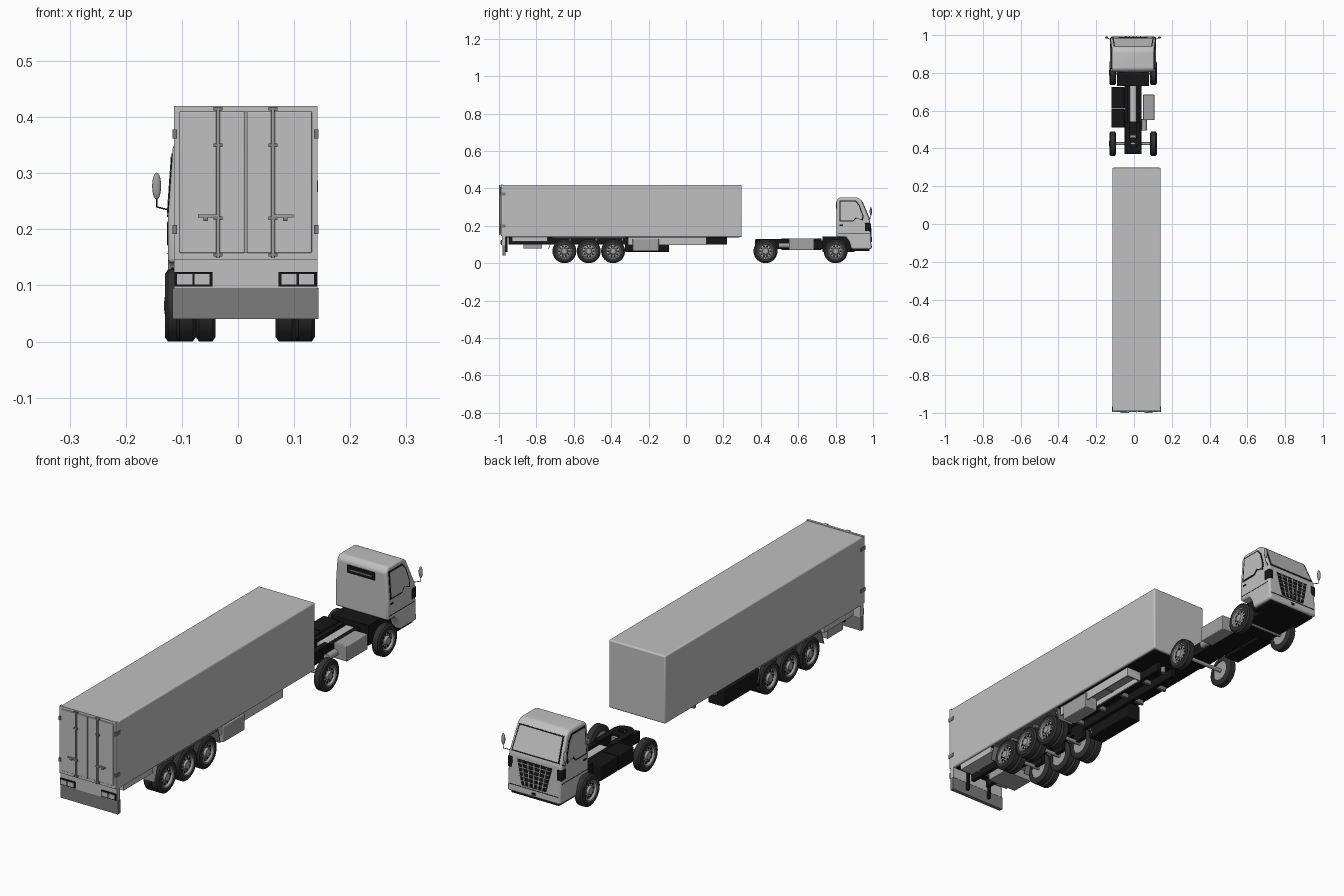
import bpy, bmesh, math
from mathutils import Vector, Matrix

old = bpy.data.objects.get("Cube")
if old:
    bpy.data.objects.remove(old)

T, C = -0.005, 0.0135      # centre lines of tractor and trailer
R = 0.064                  # wheel radius


def material(name, v):
    m = bpy.data.materials.new(name)
    m.use_nodes = True
    m.diffuse_color = (v, v, v, 1)
    m.node_tree.nodes["Principled BSDF"].inputs["Base Color"].default_value = (v, v, v, 1)
    return m


LIGHT = material("light grey paint", 0.53)
MID = material("mid grey metal", 0.36)
DARK = material("dark grey steel", 0.2)
TYRE = material("tyre rubber", 0.03)
BLACK = material("black", 0.008)


def finish(name, bm, mat, bevel=0, smooth=False):
    bmesh.ops.recalc_face_normals(bm, faces=bm.faces)
    me = bpy.data.meshes.new(name)
    bm.to_mesh(me)
    bm.free()
    me.materials.append(mat)
    ob = bpy.data.objects.new(name, me)
    bpy.context.collection.objects.link(ob)
    if bevel:
        mod = ob.modifiers.new("Bevel", "BEVEL")
        mod.width, mod.segments, mod.limit_method = bevel, 3, "ANGLE"
    if smooth or bevel:
        bpy.ops.object.select_all(action="DESELECT")
        ob.select_set(True)
        bpy.context.view_layer.objects.active = ob
        bpy.ops.object.shade_smooth_by_angle(angle=math.radians(35))
    return ob


def box(name, x, y, z, mat, bevel=0):
    bm = bmesh.new()
    bmesh.ops.create_cube(bm, size=1)
    for v in bm.verts:
        v.co = [(a + b) / 2 + c * (b - a) for (a, b), c in zip((x, y, z), v.co)]
    return finish(name, bm, mat, bevel)


def pair(name, centre, x, y, z, mat, bevel=0):
    """Mirrored boxes on both sides of a centre line."""
    for side, s in (("left", 1), ("right", -1)):
        xs = sorted((centre + s * x[0], centre + s * x[1]))
        box(f"{side}_{name}", xs, y, z, mat, bevel)


def lathe(name, profile, centre, mat, axis="X", steps=32):
    """Spin (distance along axis, radius) points about the axis."""
    bm = bmesh.new()
    vs = [bm.verts.new((0, r, a)) for a, r in profile]
    es = [bm.edges.new(p) for p in zip(vs, vs[1:])]
    bmesh.ops.spin(bm, geom=vs + es, cent=(0, 0, 0), axis=(0, 0, 1),
                   angle=math.tau, steps=steps)
    bmesh.ops.remove_doubles(bm, verts=bm.verts, dist=1e-5)
    turn = {"X": Matrix.Rotation(math.pi / 2, 4, "Y"),
            "Y": Matrix.Rotation(math.pi / 2, 4, "X"), "Z": Matrix()}[axis]
    bm.transform(Matrix.Translation(centre) @ turn)
    return finish(name, bm, mat, smooth=True)


def panel(name, pts, mat, thick=0.003):
    bm = bmesh.new()
    bm.faces.new([bm.verts.new(p) for p in pts])
    ob = finish(name, bm, mat)
    mod = ob.modifiers.new("Solidify", "SOLIDIFY")
    mod.thickness, mod.offset = thick, 0
    return ob


def tube(name, pts, r, mat):
    cu = bpy.data.curves.new(name, "CURVE")
    cu.dimensions, cu.bevel_depth, cu.bevel_resolution, cu.use_fill_caps = "3D", r, 2, True
    sp = cu.splines.new("POLY")
    sp.points.add(len(pts) - 1)
    for p, co in zip(sp.points, pts):
        p.co = (*co, 1)
    cu.materials.append(mat)
    bpy.context.collection.objects.link(bpy.data.objects.new(name, cu))


def wheel(name, x, y, s):
    tyre = [(-.0175, .04), (-.0175, .056), (-.012, R), (.012, R), (.0175, .056), (.0165, .041), (.01, .039)]
    rim = [(-.015, 0), (-.015, .041), (.0175, .041), (.016, .038), (.007, .035),
           (.01, .019), (.018, .015), (.019, 0)]
    lathe(name + "_tyre", [(s * a, r) for a, r in tyre], (x, y, R), TYRE)
    lathe(name + "_rim", [(s * a, r) for a, r in rim], (x, y, R), MID)
    bm = bmesh.new()
    for i in range(10):
        a = math.tau * i / 10
        at = Matrix.Translation((x + s * .0075, y + .027 * math.cos(a), R + .027 * math.sin(a)))
        bmesh.ops.create_cone(bm, cap_ends=True, segments=8, radius1=.0052, radius2=.0052,
                              depth=.005, matrix=at @ Matrix.Rotation(math.pi / 2, 4, "Y"))
    finish(name + "_rim_holes", bm, BLACK)


def axle(name, centre, y, half):
    lathe(name, [(-half, 0), (-half, .008), (half, .008), (half, 0)], (centre, y, R), MID, steps=12)


# Trailer body
box("cargo_body", (C - .128, C + .128), (-.985, .298), (.14, .418), LIGHT, .006)
box("trailer_floor", (C - .118, C + .118), (-.96, .285), (.136, .142), BLACK)
pair("trailer_rail", C, (.03, .045), (-.95, .22), (.1, .14), BLACK)
for i in range(8):
    y = -.9 + i * .14
    box(f"cross_member_{i}", (C - .11, C + .11), (y - .006, y + .006), (.118, .138), DARK)
lathe("king_pin", [(0, 0), (0, .01), (.03, .01), (.03, 0)], (C, .2, .11), DARK, "Z", 12)

# Rear doors with locking rods, handles and hinges
box("rear_frame", (C - .128, C + .128), (-.99, -.98), (.145, .42), LIGHT)
for side, s in (("left", 1), ("right", -1)):
    xs = sorted((C + s * .002, C + s * .118))
    box(side + "_door", xs, (-.994, -.985), (.158, .41), LIGHT, .002)
    rod = C + s * .049
    tube(side + "_locking_rod", [(rod, -.997, .15), (rod, -.997, .418)], .0035, MID)
    for j, z in enumerate((.155, .22, .35, .415)):
        box(f"{side}_rod_bracket_{j}", (rod - .008, rod + .008), (-1, -.992), (z - .003, z + .003), DARK)
    hx = sorted((rod, rod + s * .036))
    box(side + "_door_handle", hx, (-1, -.995), (.221, .226), MID)
    box(side + "_handle_catch", (rod + s * .022 - .004, rod + s * .022 + .004), (-1, -.993), (.215, .221), DARK)
    for j, z in enumerate((.2, .37)):
        hx = sorted((C + s * .122, C + s * .13))
        box(f"{side}_hinge_{j}", hx, (-.994, -.965), (z - .008, z + .008), DARK)
box("door_seam", (C - .003, C + .003), (-.997, -.99), (.158, .41), MID)

# Tail panel, lamps and bumper
box("tail_panel", (C - .128, C + .128), (-.985, -.965), (.094, .147), LIGHT)
for side, s in (("left", 1), ("right", -1)):
    cx = C + s * .093
    box(side + "_lamp_frame", (cx - .034, cx + .034), (-.99, -.984), (.098, .124), BLACK)
    for j in (-1, 1):
        lx = cx + j * .0155
        box(f"{side}_lamp_{j + 1}", (lx - .0135, lx + .0135), (-.992, -.988), (.102, .12), LIGHT)
box("rear_bumper", (C - .13, C + .13), (-.982, -.966), (.04, .095), DARK)
pair("bumper_arm", C, (.05, .06), (-.966, -.955), (.06, .14), BLACK)

# Trailer running gear: three axles with twin wheels
for i, y in enumerate((-.65, -.52, -.39)):
    axle(f"trailer_axle_{i}", C, y, .1)
    for side, s in (("left", 1), ("right", -1)):
        wheel(f"trailer_{side}_outer_{i}", C + s * .106, y, s)
        wheel(f"trailer_{side}_inner_{i}", C + s * .071, y, s)
    pair(f"suspension_arm_{i}", C, (.03, .045), (y - .01, y + .05), (.06, .11), BLACK)
pair("mudguard", C, (.05, .124), (-.715, -.325), (.131, .136), DARK)
for side, s in (("left", 1), ("right", -1)):
    for end, y0, y1 in (("rear", -.715, -.735), ("front", -.325, -.31)):
        panel(f"{side}_{end}_mudflap", [(C + s * .05, y0, .136), (C + s * .124, y0, .136),
              (C + s * .124, y1, .075), (C + s * .05, y1, .075)], DARK)

# Trailer side equipment
pair("tail_skirt", C, (.06, .12), (-.93, -.74), (.115, .14), LIGHT)
box("tail_box", (C - .115, C + .02), (-.87, -.77), (.078, .115), MID)
box("tool_box", (C + .06, C + .12), (-.285, -.145), (.065, .13), MID, .003)
box("side_black_box", (C - .12, C - .05), (-.325, -.09), (.06, .128), BLACK, .004)
box("rack_base", (C + .045, C + .11), (-.31, .11), (.12, .138), MID)
for j, x in enumerate((.045, .108)):
    box(f"rack_wall_{j}", (C + x, C + x + .005), (-.31, .11), (.098, .138), LIGHT)
box("rack_front_wall", (C + .045, C + .113), (.105, .11), (.098, .138), LIGHT)

# Cab shell: side profile, narrowed towards the roof
def half(z):
    return .12 - max(0, z - .22) * .07


def front(z):
    return .992 - (z - .075) * .053 if z < .23 else .9838 - (z - .23) * .433


shell = [(.805, .14), (.805, .335), (.82, .352), (.915, .352), (front(.338), .338), (front(.23), .23),
         (.992, .075), (.885, .075), (.873, .115), (.855, .14)]
bm = bmesh.new()
face = bm.faces.new([bm.verts.new((-1, y, z)) for y, z in shell])
ext = bmesh.ops.extrude_face_region(bm, geom=[face])
bmesh.ops.translate(bm, verts=[v for v in ext["geom"] if isinstance(v, bmesh.types.BMVert)], vec=(2, 0, 0))
bmesh.ops.bisect_plane(bm, geom=bm.verts[:] + bm.edges[:] + bm.faces[:],
                       plane_co=(0, 0, .22), plane_no=(0, 0, 1))
for v in bm.verts:
    v.co.x = T + v.co.x * half(v.co.z)
finish("cab_shell", bm, LIGHT, .008)


def nose(name, corners, mat, off):
    panel(name, [(T + x, front(z) + off, z) for x, z in corners], mat)


# Windscreen, grille and bumper details
nose("windscreen_seal", [(-.108, .237), (.108, .237), (.101, .334), (-.101, .334)], BLACK, .0005)
nose("windscreen", [(-.103, .242), (.103, .242), (.096, .33), (-.096, .33)], LIGHT, .0015)
nose("grille", [(-.055, .112), (.055, .112), (.078, .212), (-.078, .212)], BLACK, .0005)
for i in range(5):
    z = .13 + i * .017
    w = .057 + (z - .112) * .2
    nose(f"grille_slat_{i}", [(-w, z), (w, z), (w, z + .003), (-w, z + .003)], MID, .002)
for i in range(-2, 3):
    a, b = i * .019, i * .028
    nose(f"grille_rib_{i + 2}", [(a - .002, .113), (a + .002, .113), (b + .002, .21), (b - .002, .21)], LIGHT, .003)
nose("bumper_seam", [(-.112, .104), (.112, .104), (.112, .106), (-.112, .106)], BLACK, .0004)
nose("tow_hole", [(-.008, .085), (.008, .085), (.008, .095), (-.008, .095)], BLACK, .0005)
pair("corner_vent", T, (.1, .1215), (.955, .9875), (.17, .215), BLACK, .004)

# Cab sides: windows, door seams and mirrors
window = [(.82, .335), (.908, .335), (.928, .312), (.95, .25), (.945, .228), (.91, .24), (.895, .222), (.82, .222)]
mid = Vector((.88, .28))
for side, s in (("left", 1), ("right", -1)):
    for part, k, off, mat in (("window_seal", 1, 0, BLACK), ("window", .9, .001, LIGHT)):
        ring = [mid + (Vector(p) - mid) * k for p in window]
        panel(f"{side}_{part}", [(T + s * (half(z) + off), y, z) for y, z in ring], mat)
    panel(side + "_door_sill_seam", [(T + s * .12, y, z) for y, z in
          ((.812, .156), (.98, .156), (.98, .158), (.812, .158))], BLACK, .002)
    panel(side + "_door_latch", [(T + s * .12, y, z) for y, z in
          ((.822, .2), (.84, .2), (.84, .206), (.822, .206))], BLACK, .003)
    mx = T + s * .14
    tube(side + "_mirror_arm", [(T + s * .116, .975, .234), (mx, .988, .24), (mx, .988, .3)], .0015, BLACK)
    bm = bmesh.new()
    bmesh.ops.create_uvsphere(bm, u_segments=16, v_segments=10, radius=1)
    bm.transform(Matrix.Translation((mx, .988, .277)) @ Matrix.Diagonal((.008, .006, .024, 1)))
    finish(side + "_mirror", bm, MID, smooth=True)
box("rear_window", (T - .062, T + .062), (.802, .806), (.292, .324), BLACK)
box("rear_window_bar", (T - .05, T + .05), (.8, .803), (.305, .309), MID)
box("cab_underside", (T - .108, T + .108), (.88, .982), (.066, .078), BLACK)
box("engine", (T - .085, T + .085), (.73, .9), (.06, .142), BLACK)

# Tractor frame and coupling
pair("frame_rail", T, (.026, .046), (.37, .82), (.08, .122), BLACK)
box("frame_floor", (T - .04, T + .04), (.37, .8), (.075, .09), BLACK)
box("gearbox_cover", (T - .018, T + .018), (.54, .8), (.09, .118), LIGHT, .003)
lathe("coupling_plate", [(0, .016), (0, .043), (.012, .043), (.012, .016), (0, .016)], (T, .415, .118), BLACK, "Z")
pair("coupling_ramp", T, (.018, .043), (.41, .54), (.12, .13), BLACK)
box("coupling_block", (T - .015, T + .015), (.42, .47), (.09, .122), MID)
box("fuel_tank", (T + .053, T + .113), (.55, .685), (.07, .133), MID, .003)
lathe("air_tank", [(-.03, 0), (-.03, .014), (.03, .014), (.03, 0)], (T + .06, .525, .095), MID, "Y", 16)
for i, y in enumerate((.51, .612)):
    box(f"battery_box_{i}", (T - .115, T - .046), (y, y + .098 + i * .015), (.07, .132), BLACK, .003)

# Tractor wheels
for end, y in (("front", .8), ("rear", .425)):
    axle(f"tractor_{end}_axle", T, y, .1)
    for side, s in (("left", 1), ("right", -1)):
        wheel(f"tractor_{end}_{side}", T + s * .108, y, s)
